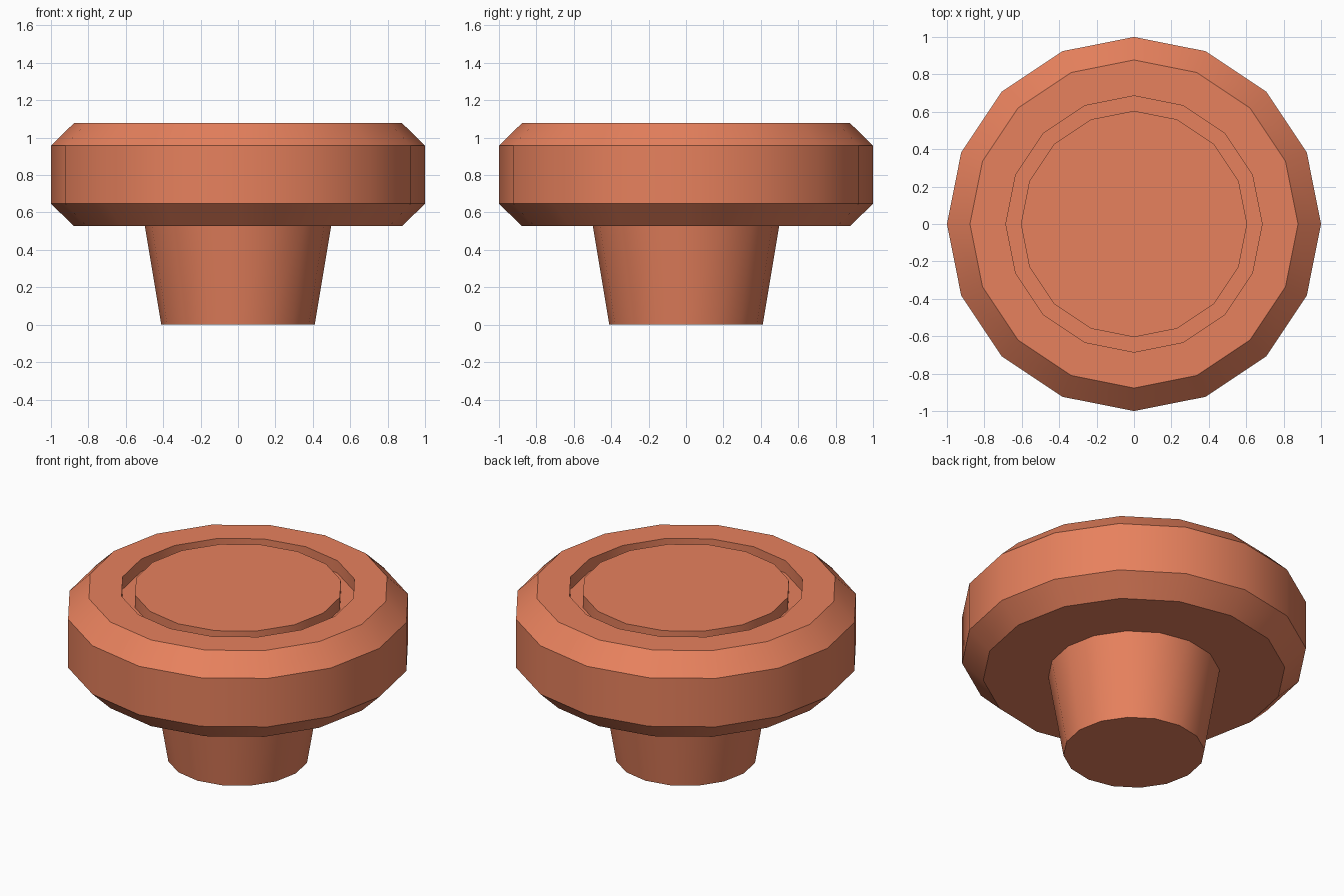
import bpy, bmesh, math

if "Cube" in bpy.data.objects:
    bpy.data.objects.remove(bpy.data.objects["Cube"])

SIDES = 16

mat = bpy.data.materials.new("terracotta")
mat.diffuse_color = (0.80, 0.22, 0.11, 1)
mat.use_nodes = True
mat.node_tree.nodes["Principled BSDF"].inputs["Base Color"].default_value = mat.diffuse_color


def lathe(name, profile):
    """Revolve (radius, z) points, listed bottom to top, around z; radius 0 closes with a flat cap."""
    bm = bmesh.new()
    rings = []
    for r, z in profile:
        rings.append([bm.verts.new((r * math.cos(2 * math.pi * i / SIDES),
                                    r * math.sin(2 * math.pi * i / SIDES), z))
                      for i in range(SIDES)] if r > 0 else None)
    for a, b in zip(rings, rings[1:]):
        if a is None:
            bm.faces.new(b[::-1])
        elif b is None:
            bm.faces.new(a)
        else:
            for i in range(SIDES):
                j = (i + 1) % SIDES
                bm.faces.new((a[i], a[j], b[j], b[i]))
    mesh = bpy.data.meshes.new(name)
    bm.to_mesh(mesh)
    bm.free()
    obj = bpy.data.objects.new(name, mesh)
    bpy.context.collection.objects.link(obj)
    mesh.materials.append(mat)
    # Smooth sides, crisp chamfers and rims
    bpy.ops.object.select_all(action='DESELECT')
    obj.select_set(True)
    bpy.context.view_layer.objects.active = obj
    bpy.ops.object.shade_smooth_by_angle(angle=math.radians(30))
    return obj


# Tapered stem, open where it meets the head
lathe("knob_stem", [(0, 0), (0.41, 0), (0.498, 0.527)])

# Chamfered head with a ring groove cut into the flat top
lathe("knob_head", [
    (0.498, 0.527), (0.877, 0.527), (1.0, 0.647), (1.0, 0.957), (0.877, 1.078),
    (0.685, 1.078), (0.685, 0.998), (0.605, 0.998), (0.605, 1.078), (0, 1.078),
])
